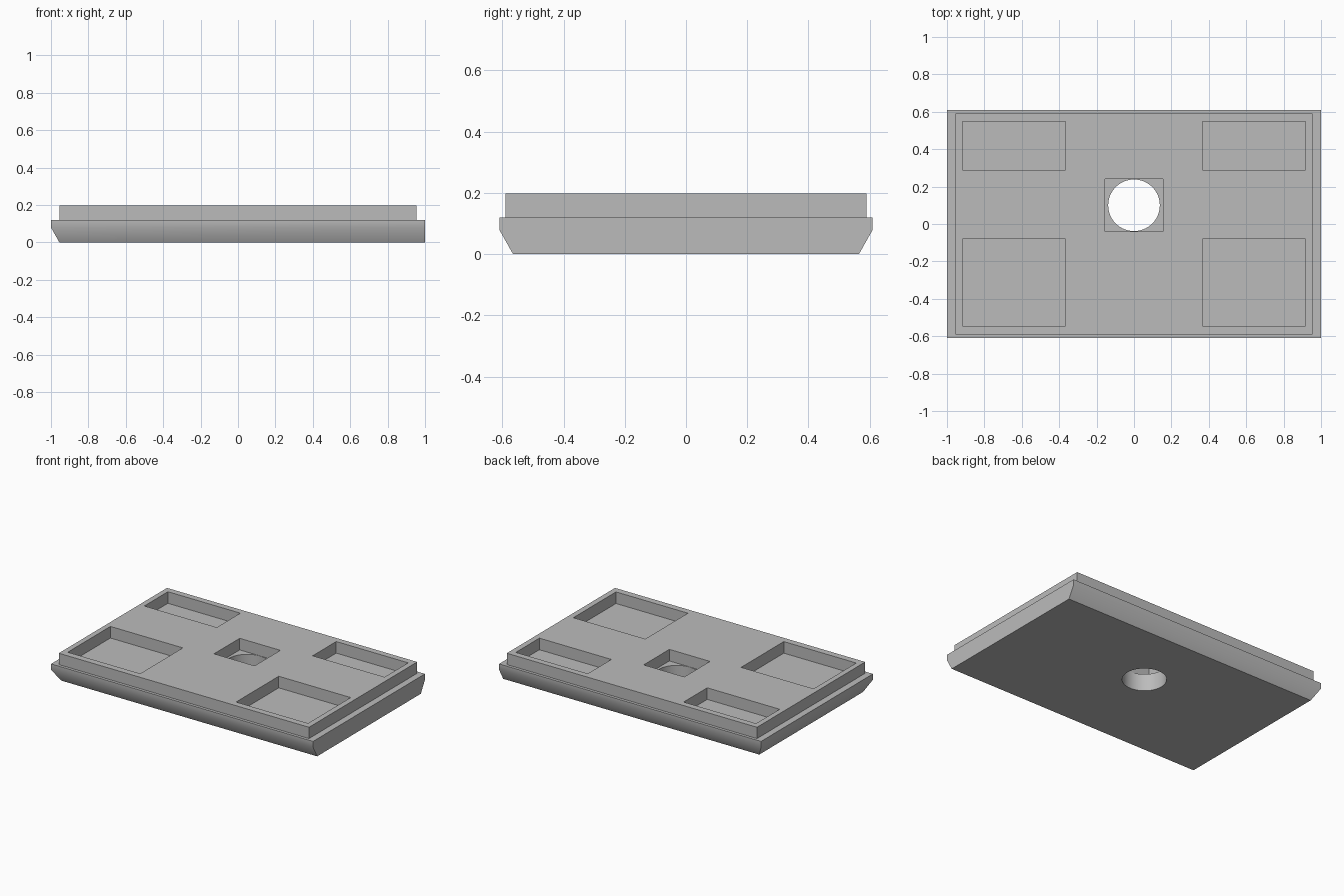
import bpy
import bmesh
import math

cube = bpy.data.objects.get("Cube")
if cube:
    bpy.data.objects.remove(cube, do_unlink=True)

grey = bpy.data.materials.new("plain_grey")
grey.use_nodes = True
colour = (0.5, 0.5, 0.5, 1)
grey.diffuse_color = colour
grey.node_tree.nodes["Principled BSDF"].inputs["Base Color"].default_value = colour

FLOOR, TOP = 0.118, 0.198


def finish(name, bm):
    bmesh.ops.recalc_face_normals(bm, faces=bm.faces)
    mesh = bpy.data.meshes.new(name)
    bm.to_mesh(mesh)
    bm.free()
    mesh.materials.append(grey)
    obj = bpy.data.objects.new(name, mesh)
    bpy.context.collection.objects.link(obj)
    return obj


def loft(name, sections):
    """Solid through rectangular sections (x0, x1, y0, y1, z)."""
    bm = bmesh.new()
    rings = [[bm.verts.new((x, y, z)) for x, y in
              ((x0, y0), (x1, y0), (x1, y1), (x0, y1))]
             for x0, x1, y0, y1, z in sections]
    bm.faces.new(rings[0][::-1])
    bm.faces.new(rings[-1])
    for low, high in zip(rings, rings[1:]):
        for i in range(4):
            j = (i + 1) % 4
            bm.faces.new((low[i], low[j], high[j], high[i]))
    return finish(name, bm)


def cut(target, cutter):
    """Subtract the cutter for good, then discard it."""
    cutter.hide_render = True
    mod = target.modifiers.new("cut", "BOOLEAN")
    mod.operation = "DIFFERENCE"
    mod.solver = "EXACT"
    mod.object = cutter
    bpy.context.view_layer.objects.active = target
    bpy.ops.object.modifier_apply(modifier=mod.name)
    bpy.data.objects.remove(cutter, do_unlink=True)


# Plate: bevelled underside on three edges, stepped top
plate = loft("base_plate", [
    (-0.955, 1, -0.565, 0.565, 0),
    (-1, 1, -0.61, 0.61, 0.08),
    (-1, 1, -0.61, 0.61, 0.12),
    (-0.955, 0.955, -0.59, 0.59, 0.12),
    (-0.955, 0.955, -0.59, 0.59, TOP),
])

# Four corner pockets and the small middle pocket
pockets = [(x0, x1, y0, y1)
           for x0, x1 in ((-0.918, -0.365), (0.367, 0.916))
           for y0, y1 in ((-0.545, -0.08), (0.29, 0.547))]
pockets.append((-0.155, 0.155, -0.04, 0.24))
for p in pockets:
    cut(plate, loft("pocket_cutter", [(*p, FLOOR), (*p, TOP + 0.1)]))

# Round hole through the middle pocket
bm = bmesh.new()
bmesh.ops.create_cone(bm, cap_ends=True, segments=64, radius1=0.138,
                      radius2=0.138, depth=0.25)
bmesh.ops.translate(bm, verts=bm.verts, vec=(0, 0.1, 0.03))
cut(plate, finish("hole_cutter", bm))

# Merge flat neighbours, keep the edges sharp
bm = bmesh.new()
bm.from_mesh(plate.data)
bmesh.ops.dissolve_limit(bm, angle_limit=math.radians(1),
                         verts=bm.verts, edges=bm.edges)
bm.to_mesh(plate.data)
bm.free()
bpy.ops.object.select_all(action="DESELECT")
plate.select_set(True)
bpy.context.view_layer.objects.active = plate
bpy.ops.object.shade_smooth_by_angle(angle=math.radians(30))
